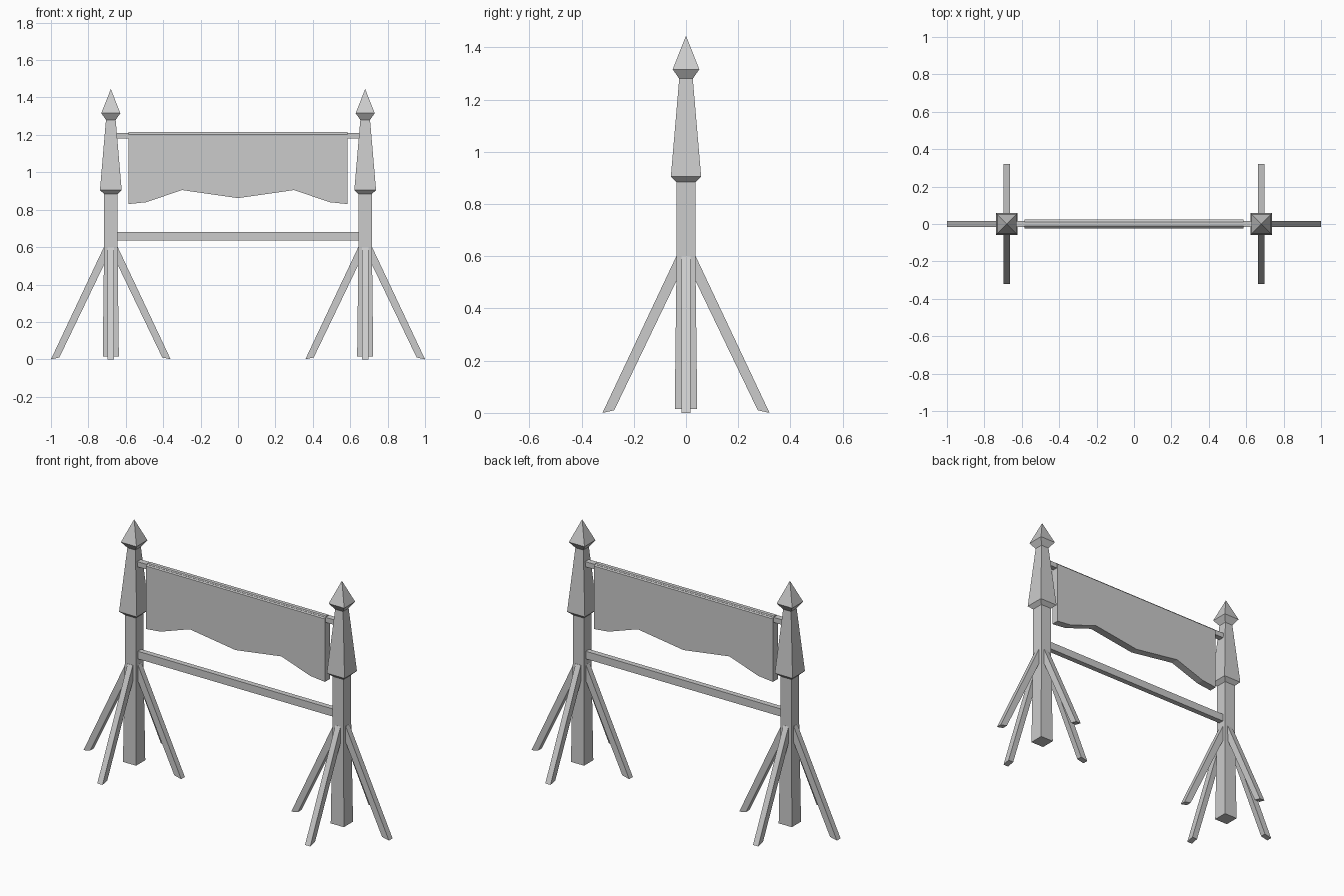
import bpy
import bmesh

cube = bpy.data.objects.get("Cube")
if cube:
    bpy.data.objects.remove(cube, do_unlink=True)

grey = bpy.data.materials.new("plain grey")
grey.use_nodes = True
color = (0.6, 0.6, 0.6, 1)
grey.diffuse_color = color
grey.node_tree.nodes["Principled BSDF"].inputs["Base Color"].default_value = color

POST_X = 0.68


def finish(name, bm):
    bmesh.ops.recalc_face_normals(bm, faces=bm.faces)
    mesh = bpy.data.meshes.new(name)
    bm.to_mesh(mesh)
    bm.free()
    mesh.materials.append(grey)
    obj = bpy.data.objects.new(name, mesh)
    bpy.context.collection.objects.link(obj)
    return obj


def square_tower(name, profile, x):
    """Stack square rings given as (half width, z) and cap both ends."""
    bm = bmesh.new()
    rings = []
    for h, z in profile:
        rings.append([bm.verts.new((x + sx * h, sy * h, z))
                      for sx, sy in ((-1, -1), (1, -1), (1, 1), (-1, 1))])
    for low, high in zip(rings, rings[1:]):
        for i in range(4):
            j = (i + 1) % 4
            bm.faces.new((low[i], low[j], high[j], high[i]))
    bm.faces.new(rings[0])
    bm.faces.new(rings[-1])
    bmesh.ops.remove_doubles(bm, verts=bm.verts, dist=0.0001)
    return finish(name, bm)


def slab(name, outline, half):
    """Extrude an (x, z) outline between y = -half and y = half."""
    bm = bmesh.new()
    front = [bm.verts.new((x, -half, z)) for x, z in outline]
    back = [bm.verts.new((x, half, z)) for x, z in outline]
    bm.faces.new(front)
    bm.faces.new(back)
    for i in range(len(outline)):
        j = (i + 1) % len(outline)
        bm.faces.new((front[i], front[j], back[j], back[i]))
    return finish(name, bm)


def bar(name, half_x, half_y, z0, z1):
    return slab(name, [(-half_x, z0), (half_x, z0), (half_x, z1), (-half_x, z1)], half_y)


# Posts with flared collar, tapered shaft and pointed cap
post_profile = [(0.043, 0.015), (0.036, 0.6), (0.036, 0.884), (0.058, 0.905),
                (0.026, 1.28), (0.051, 1.316), (0, 1.445)]
leg_outline = [(0.32, 0), (0.275, 0.01), (0.02, 0.54), (0.02, 0.6), (0.037, 0.6)]
for side, sx in (("left", 1), ("right", -1)):
    square_tower(side + "_post", post_profile, sx * POST_X)
    # Four splayed braces around each post
    for i, direction in enumerate(("outer", "back", "inner", "front")):
        leg = slab(f"{side}_{direction}_brace", leg_outline, 0.017)
        leg.location.x = sx * POST_X
        turn = i if sx > 0 else (2 - i)
        leg.rotation_euler.z = turn * 1.570796

# Cross bars
bar("lower_rail", 0.66, 0.016, 0.635, 0.68)
bar("hanging_rail", 0.66, 0.017, 1.18, 1.21)

# Hanging cloth with wavy lower edge and bevelled top
half_edge = [(0.585, 0.83), (0.49, 0.84), (0.3, 0.905)]
lower = [(-x, z) for x, z in half_edge] + [(0, 0.862)] + half_edge[::-1]
cloth = slab("banner_cloth", lower + [(0.585, 1.215), (-0.585, 1.215)], 0.023)
bm = bmesh.new()
bm.from_mesh(cloth.data)
top_edges = [e for e in bm.edges
             if all(v.co.z > 1.2 for v in e.verts)
             and abs(e.verts[0].co.x - e.verts[1].co.x) > 1]
bmesh.ops.bevel(bm, geom=top_edges, offset=0.012, segments=1, affect='EDGES')
bm.to_mesh(cloth.data)
bm.free()
